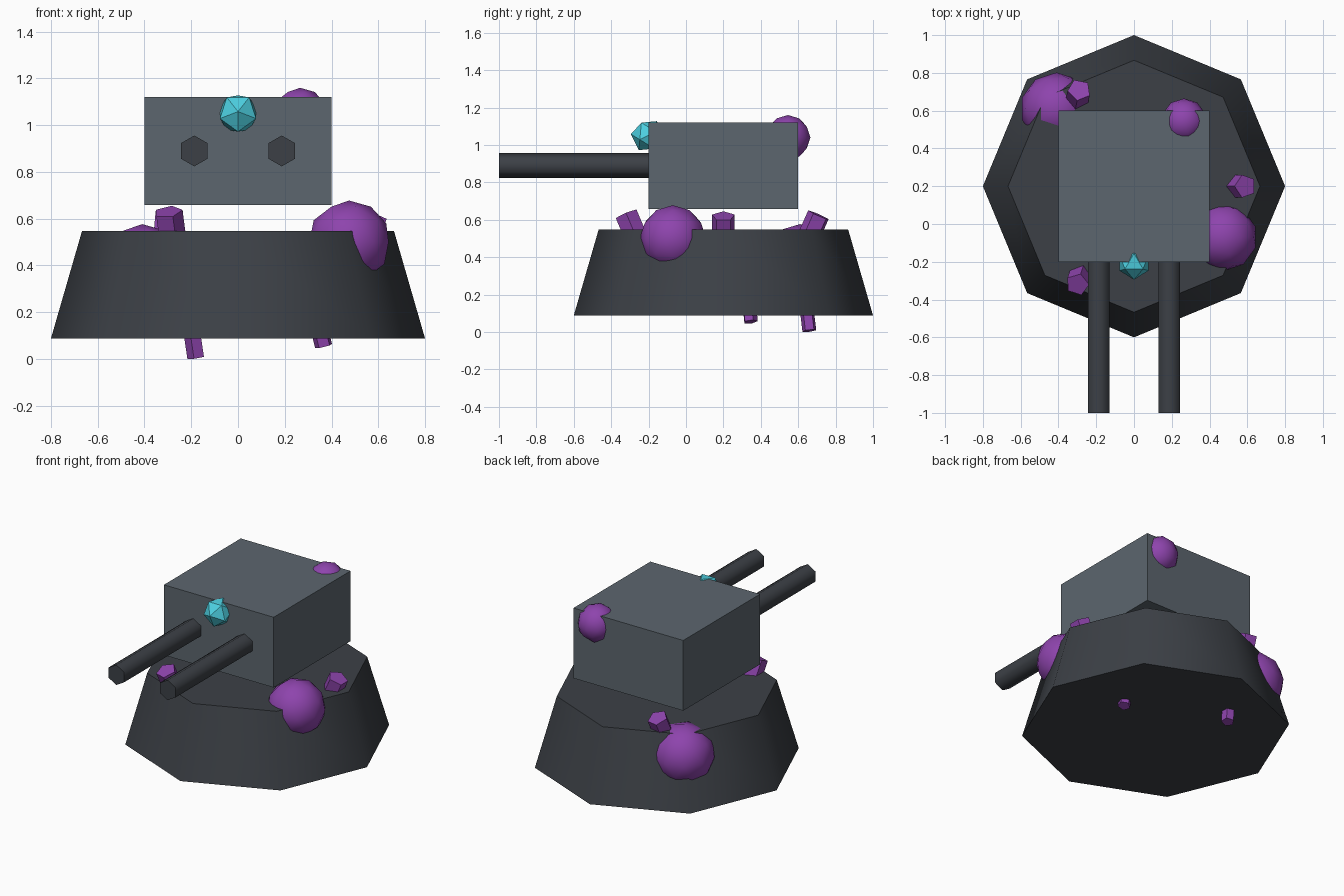
import bpy
from math import radians, pi
from mathutils import Vector

default = bpy.data.objects.get("Cube")
if default:
    bpy.data.objects.remove(default, do_unlink=True)


def material(name, rgb):
    # sRGB 0-255 to linear
    lin = [((c / 255 + 0.055) / 1.055) ** 2.4 for c in rgb]
    mat = bpy.data.materials.new(name)
    mat.use_nodes = True
    mat.diffuse_color = (*lin, 1)
    bsdf = mat.node_tree.nodes["Principled BSDF"]
    bsdf.inputs["Base Color"].default_value = (*lin, 1)
    bsdf.inputs["Roughness"].default_value = 0.8
    return mat


DARK = material("dark steel", (60, 64, 70))
GREY = material("grey steel", (92, 102, 110))
PURPLE = material("purple growth", (142, 68, 173))
CYAN = material("cyan crystal", (77, 208, 225))


def finish(name, mat, smooth=None):
    obj = bpy.context.object
    obj.name = name
    obj.data.materials.append(mat)
    if smooth:
        bpy.ops.object.shade_smooth_by_angle(angle=radians(smooth))
    return obj


def stub(name, end, axis, length, radius):
    # five-sided peg whose outer cap is centred on end
    axis = Vector(axis).normalized()
    bpy.ops.mesh.primitive_cylinder_add(
        vertices=5, radius=radius, depth=length,
        location=Vector(end) - axis * length / 2,
        rotation=axis.to_track_quat('Z', 'Y').to_euler())
    finish(name, PURPLE, 40)


# Octagonal pedestal
bpy.ops.mesh.primitive_cone_add(vertices=8, radius1=0.8, radius2=0.667,
                                depth=0.46, location=(0, 0.2, 0.318))
finish("pedestal", DARK, 60)

# Turret housing, floating just above the pedestal
bpy.ops.mesh.primitive_cube_add(size=1, location=(0, 0.2, 0.89))
bpy.context.object.scale = (0.8, 0.8, 0.463)
finish("turret_housing", GREY)

# Hexagonal gun barrels
for side, x in (("right", -0.187), ("left", 0.187)):
    bpy.ops.mesh.primitive_cylinder_add(vertices=6, radius=0.066, depth=0.82,
                                        location=(x, -0.59, 0.89),
                                        rotation=(pi / 2, 0, 0))
    finish("barrel_" + side, DARK, 65)

# Crystal sensor: icosahedron turned so that an edge faces forward
bpy.ops.mesh.primitive_ico_sphere_add(subdivisions=1, radius=0.091,
                                      location=(0, -0.204, 1.05))
crystal = finish("crystal_sensor", CYAN)
crystal.rotation_euler = (0, radians(31.72), pi / 2)

# Round growths
for name, centre, radius in (
        ("growth_left", (0.475, -0.07, 0.5), 0.178),
        ("growth_rear_right", (-0.41, 0.61, 0.385), 0.192),
        ("growth_housing", (0.265, 0.545, 1.04), 0.12)):
    bpy.ops.mesh.primitive_ico_sphere_add(subdivisions=2, radius=radius, location=centre)
    finish(name, PURPLE, 60)

# Pegs on the deck and under the pedestal
stub("peg_front", (-0.3, -0.32, 0.63), (-0.12, -0.38, 0.9), 0.25, 0.063)
stub("peg_side", (0.59, 0.2, 0.62), (0.4, 0, 0.9), 0.25, 0.063)
stub("peg_rear", (-0.29, 0.71, 0.625), (0.08, 0.4, 0.9), 0.25, 0.063)
stub("peg_under_rear", (-0.178, 0.66, 0.007), (0.15, 0.12, -1), 0.2, 0.039)
stub("peg_under_side", (0.367, 0.345, 0.055), (0.25, 0.1, -1), 0.15, 0.039)
